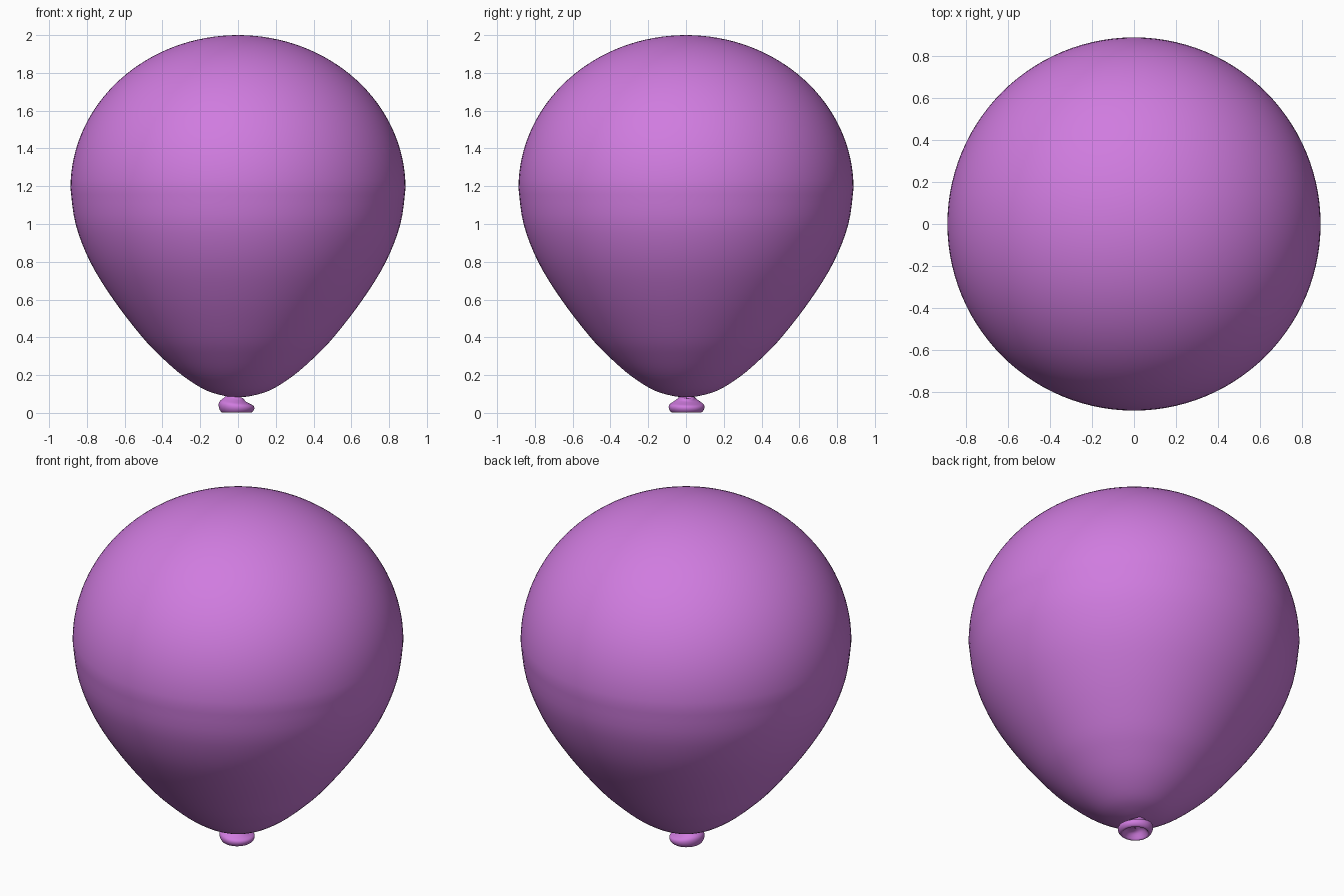
import bpy, bmesh, math

if "Cube" in bpy.data.objects:
    bpy.data.objects.remove(bpy.data.objects["Cube"])

mat = bpy.data.materials.new("balloon_purple")
mat.diffuse_color = (0.63, 0.20, 0.74, 1)
mat.use_nodes = True
mat.node_tree.nodes["Principled BSDF"].inputs["Base Color"].default_value = mat.diffuse_color


def smooth_curve(pts, steps):
    """Catmull-Rom curve through (radius, z) points."""
    p = [pts[0]] + pts + [pts[-1]]
    out = []
    for i in range(1, len(p) - 2):
        for s in range(steps):
            t = s / steps
            out.append(tuple(
                0.5 * (2 * b + (c - a) * t + (2 * a - 5 * b + 4 * c - d) * t * t
                       + (3 * b - a - 3 * c + d) * t ** 3)
                for a, b, c, d in zip(p[i - 1], p[i], p[i + 1], p[i + 2])))
    return out + [pts[-1]]


def lathe(name, profile, segs, warp=None):
    """Revolve a (radius, z) profile about z; warp may bend each point."""
    bm = bmesh.new()
    rings = []
    for r, z in profile:
        ring = []
        for k in range(segs):
            a = 2 * math.pi * k / segs
            co = (r * math.cos(a), r * math.sin(a), z)
            ring.append(bm.verts.new(warp(co, a) if warp else co))
        rings.append(ring)
    for lo, hi in zip(rings, rings[1:]):
        for k in range(segs):
            n = (k + 1) % segs
            bm.faces.new((lo[k], lo[n], hi[n], hi[k]))
    bmesh.ops.remove_doubles(bm, verts=bm.verts, dist=1e-5)
    bmesh.ops.recalc_face_normals(bm, faces=bm.faces)
    me = bpy.data.meshes.new(name)
    bm.to_mesh(me)
    bm.free()
    ob = bpy.data.objects.new(name, me)
    bpy.context.collection.objects.link(ob)
    me.materials.append(mat)
    for f in me.polygons:
        f.use_smooth = True
    return ob


# Inflated body: tapering lower half, then an elliptical dome
lower = [(0, 0.085), (0.06, 0.088), (0.17, 0.12), (0.29, 0.195), (0.405, 0.295),
         (0.51, 0.405), (0.66, 0.6), (0.783, 0.8), (0.86, 1.0), (0.887, 1.19)]
dome = [(0.887 * math.cos(t), 1.19 + 0.81 * math.sin(t))
        for t in (math.pi / 2 * i / 32 for i in range(1, 33))]
lathe("balloon_body", smooth_curve(lower, 4) + dome, 112)


# Tied knot: flared, slightly lopsided lip with a hollow underneath
def lopsided(co, a):
    x, y, z = co
    lift = 1 - 0.24 * math.cos(a) + 0.05 * math.cos(2 * a + 0.6)
    return (x * 1.02 - 0.008, y * 1.02 + 0.003, min(max(z * lift, 0), 0.1))


knot = [(0, 0.095), (0.035, 0.095), (0.044, 0.078), (0.066, 0.062), (0.089, 0.046),
        (0.092, 0.025), (0.082, 0.006), (0.070, 0.002), (0.060, 0.014),
        (0.045, 0.032), (0.02, 0.04), (0, 0.042)]
lathe("balloon_knot", smooth_curve(knot, 3), 48, lopsided)
